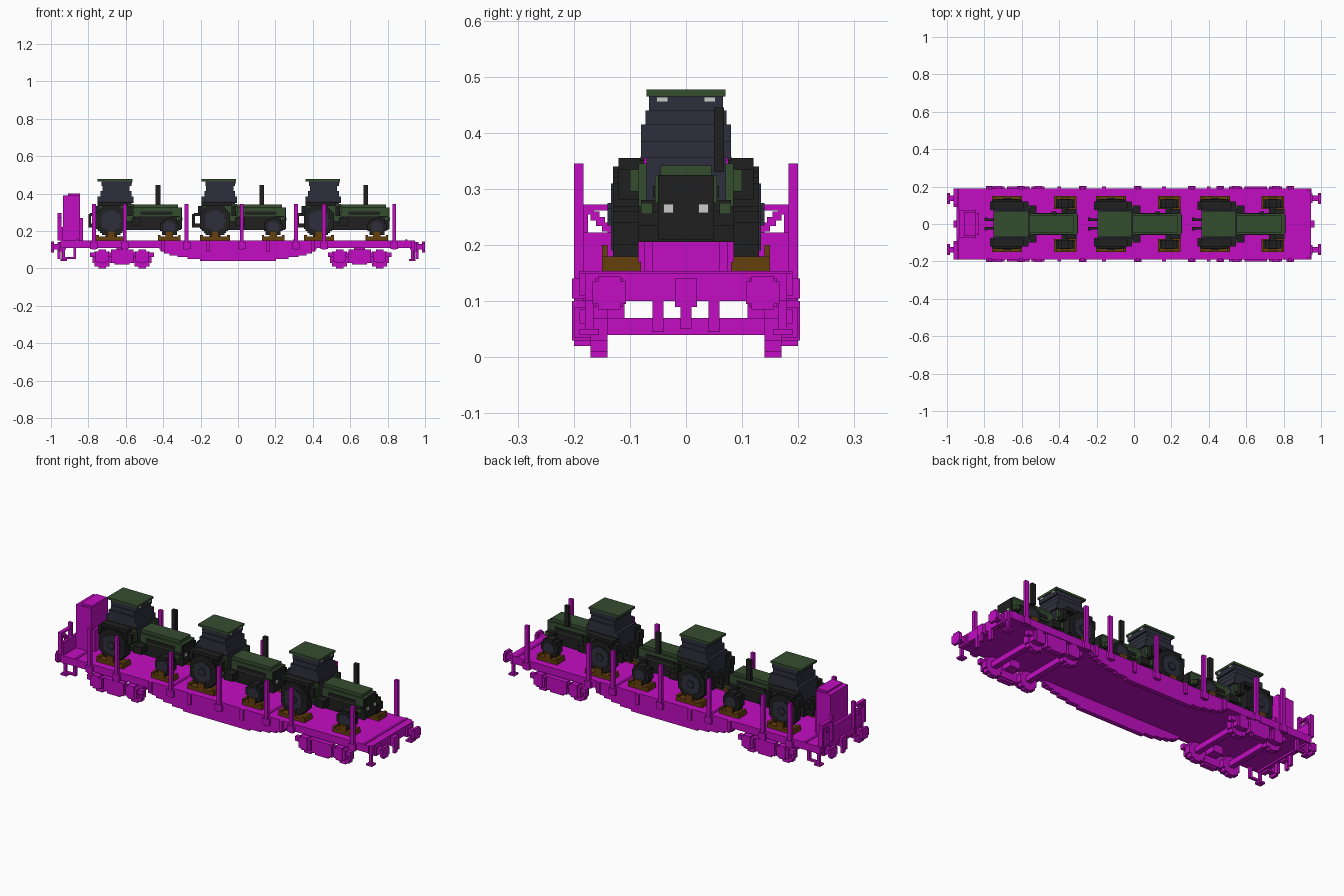
import bpy, bmesh, math

cube = bpy.data.objects.get("Cube")
if cube:
    bpy.data.objects.remove(cube)


def material(name, red, green, blue):
    mat = bpy.data.materials.new(name)
    mat.use_nodes = True
    mat.diffuse_color = (red, green, blue, 1)
    mat.node_tree.nodes["Principled BSDF"].inputs["Base Color"].default_value = mat.diffuse_color
    return mat


MAGENTA = material("magenta", .54, .004, .54)
GREEN = material("dark green", .036, .075, .03)
GLASS = material("slate blue", .028, .028, .048)
BLACK = material("near black", .014, .014, .014)
BROWN = material("brown", .13, .05, .004)
GREY = material("light grey", .6, .6, .6)


def shape(name, mat, boxes):
    """One object made of boxes, each given as along, across and up ranges."""
    bm = bmesh.new()
    for box in boxes:
        for vert in bmesh.ops.create_cube(bm, size=1)["verts"]:
            vert.co = [max(r) if c > 0 else min(r) for r, c in zip(box, vert.co)]
    mesh = bpy.data.meshes.new(name)
    bm.to_mesh(mesh)
    bm.free()
    mesh.materials.append(mat)
    obj = bpy.data.objects.new(name, mesh)
    bpy.context.collection.objects.link(obj)
    return obj


def beam(name, mat, along, up, half):
    """Box centred across the model."""
    return shape(name, mat, [(along, (-half, half), up)])


def mirrored(boxes):
    return boxes + [(along, (-a, -b), up) for along, (a, b), up in boxes]


def pair(name, mat, along, across, up):
    """Box repeated on both sides."""
    return shape(name, mat, mirrored([(along, across, up)]))


def around(centre, half):
    return centre - half, centre + half


def wheels(name, mat, x, z, radius, across, step=.01):
    """Pair of stepped discs built from horizontal slabs."""
    slabs = []
    for i in range(round(radius / step * 2)):
        low = i * step - radius
        width = math.sqrt(radius ** 2 - (low + step / 2) ** 2)
        width = max(step, round(width / step) * step)
        slabs.append((around(x, width), across, (z + low, z + low + step)))
    return shape(name, mat, mirrored(slabs))


def repeat(parts, places, turn=0):
    """Move the parts to the first place and copy them to the others."""
    for number, x in enumerate(places):
        for part in parts:
            obj = part.copy()
            obj.name = part.name + "_" + "abc"[number]
            obj.location.x = x
            obj.rotation_euler.z = turn * number
            bpy.context.collection.objects.link(obj)
    for part in parts:
        bpy.data.objects.remove(part)


# Wagon deck and plank joints
FLOOR = .15
beam("deck", MAGENTA, along=(-.95, .93), up=(.11, FLOOR), half=.19)
for x in (-.86, -.28, .3, .9):
    beam("deck_joint", MAGENTA, along=around(x, .006), up=(FLOOR, FLOOR + .004), half=.19)

# Stepped fish-belly sills along both edges
for level in range(7):
    reach = .42 - .006 * level ** 2
    top = .11 - .01 * level
    pair("side_sill", MAGENTA, along=(-reach, reach), across=(.165, .19), up=(top - .01, top))
for x in (-.4, -.16, .16, .4):
    pair("sill_rib", MAGENTA, along=around(x, .01), across=(.185, .2), up=(.09, FLOOR))

# Side stakes in sockets
for x in (-.77, -.605, -.275, .02, .31, .46, .835):
    pair("stake", MAGENTA, along=around(x, .01), across=(.183, .2), up=(.1, .345))
    pair("stake_socket", MAGENTA, along=around(x, .02), across=(.18, .203), up=(.105, .14))

# Bogies
bogie = [
    pair("bogie_frame", MAGENTA, along=(-.17, .17), across=(.165, .19), up=(.06, .085)),
    pair("bogie_spring", MAGENTA, along=(-.06, .06), across=(.165, .2), up=(.03, .1)),
    pair("bogie_spring_foot", MAGENTA, along=(-.04, .04), across=(.17, .2), up=(.02, .04)),
    pair("bogie_pivot", MAGENTA, along=(-.03, .03), across=(.11, .17), up=(.07, .112)),
]
for x in (-.107, .107):
    bogie += [
        wheels("bogie_wheels", MAGENTA, x, z=.05, radius=.05, across=(.14, .17)),
        pair("axle_box", MAGENTA, along=around(x, .035), across=(.17, .2), up=(.035, .09)),
        pair("axle_cap", MAGENTA, along=around(x, .02), across=(.17, .203), up=(.03, .1)),
        beam("axle", MAGENTA, along=around(x, .015), up=(.04, .07), half=.16),
    ]
repeat(bogie, places=(-.62, .65))

# Headstocks, buffers, couplings and hanging steps at both ends
BUFFER_Y, BUFFER_Z = .137, .115


def buffer_part(name, along, wide, tall):
    return pair(name, MAGENTA, along, around(BUFFER_Y, wide), around(BUFFER_Z, tall))


end_gear = [
    beam("headstock", MAGENTA, along=(.92, .945), up=(.1, FLOOR), half=.18),
    buffer_part("buffer_base", along=(.93, .955), wide=.025, tall=.025),
    buffer_part("buffer_shaft", along=(.93, .985), wide=.015, tall=.015),
    buffer_part("buffer_head", along=(.985, 1), wide=.03, tall=.02),
    buffer_part("buffer_rim", along=(.985, 1), wide=.02, tall=.03),
    beam("coupling", MAGENTA, along=(.93, .965), up=(.09, .14), half=.02),
    beam("coupling_link", MAGENTA, along=(.95, .965), up=(.05, .1), half=.01),
    pair("hose", MAGENTA, along=(.93, .945), across=(.04, .06), up=(.045, .12)),
    pair("step_hanger", MAGENTA, along=(.925, .94), across=(.165, .18), up=(.04, .11)),
    pair("step_tread", MAGENTA, along=(.915, .95), across=(.155, .19), up=(.04, .05)),
]
repeat(end_gear, places=(0, 0), turn=math.pi)
pair("rear_step_hanger", MAGENTA, along=(-.88, -.865), across=(.165, .18), up=(.05, .11))
pair("rear_step_tread", MAGENTA, along=(-.94, -.865), across=(.165, .18), up=(.05, .06))

# End cabinet with low wall and braced hand rails
beam("end_cabinet", MAGENTA, along=(-.935, -.845), up=(FLOOR, .39), half=.075)
beam("cabinet_cap", MAGENTA, along=(-.91, -.845), up=(.39, .4), half=.065)
beam("cabinet_front", MAGENTA, along=(-.845, -.83), up=(FLOOR, .27), half=.06)
beam("end_wall", MAGENTA, along=(-.95, -.935), up=(FLOOR, .222), half=.185)
RAIL = (-.965, -.945)
pair("end_rail", MAGENTA, RAIL, across=(.09, .185), up=(.262, .272))
pair("outer_rail_post", MAGENTA, RAIL, across=(.175, .19), up=(FLOOR, .272))
pair("inner_rail_post", MAGENTA, RAIL, across=(.09, .105), up=(FLOOR, .295))
for i in range(5):
    rise = i * .01
    pair("rail_brace", MAGENTA, RAIL, around(.132 + rise, .008), around(.222 + rise, .008))

# Tractor wheels on timber pads with chocks
REAR, FRONT = -.028, .283
AXLE_REAR, AXLE_FRONT = .255, .22
PAD = FLOOR + .02
TYRE, HUB = (.085, .13), (.125, .134)
tractor = [
    wheels("rear_tyres", BLACK, REAR, AXLE_REAR, radius=.085, across=TYRE),
    wheels("rear_hubs", GLASS, REAR, AXLE_REAR, radius=.055, across=HUB),
    wheels("rear_caps", GLASS, REAR, AXLE_REAR, radius=.02, across=(.13, .14)),
    wheels("front_tyres", BLACK, FRONT, AXLE_FRONT, radius=.05, across=TYRE),
    wheels("front_hubs", GLASS, FRONT, AXLE_FRONT, radius=.03, across=HUB),
    beam("rear_axle", BLACK, along=around(REAR, .02), up=around(AXLE_REAR, .02), half=.09),
    beam("front_axle", BLACK, along=around(FRONT, .02), up=around(AXLE_FRONT, .015), half=.09),
]
for x, half in ((REAR, .08), (FRONT, .06)):
    tractor += [
        pair("pad", BROWN, along=around(x, half), across=(.08, .15), up=(FLOOR, PAD)),
        pair("side_chock", BROWN, along=around(x, .02), across=(.14, .15), up=(PAD, .2)),
    ]
    for end in (x - half, x + half):
        tractor.append(pair("chock", BROWN, (end, end * .8 + x * .2), (.085, .15), (PAD, PAD + .01)))

# Tractor chassis, fenders and rear hitch
FENDER = (.075, .12)
tractor += [
    beam("chassis", BLACK, along=(-.1, .32), up=(.205, .28), half=.045),
    beam("nose_weight", BLACK, along=(.3, .345), up=(.205, .27), half=.05),
    pair("fender_top", BLACK, along=(-.1, .06), across=FENDER, up=(.335, .355)),
    pair("fender_back", BLACK, along=(-.12, -.1), across=FENDER, up=(.29, .335)),
    pair("fender_front", BLACK, along=(.06, .085), across=FENDER, up=(.28, .335)),
    pair("fender_panel", GREEN, along=(-.09, .09), across=(.07, .085), up=(.25, .345)),
    pair("fender_edge", GREEN, along=(.08, .095), across=(.085, .1), up=(.295, .335)),
    pair("hitch_arm", BLACK, along=(-.15, -.09), across=(.015, .03), up=(.22, .24)),
    pair("hitch_post", BLACK, along=(-.15, -.135), across=(.015, .035), up=(.22, .29)),
    pair("hitch_link", BLACK, along=(-.14, -.09), across=(.015, .03), up=(.28, .295)),
    pair("cab_step", BLACK, along=(.08, .13), across=(.05, .1), up=(.23, .27)),
]

# Bonnet, grille, lights and exhaust
tractor += [
    beam("bonnet", GREEN, along=(.09, .345), up=(.275, .325), half=.055),
    beam("bonnet_top", GREEN, along=(.09, .33), up=(.325, .342), half=.045),
    pair("nose_block", GREEN, along=(.325, .346), across=(.06, .08), up=(.255, .275)),
    pair("bonnet_vent", BLACK, along=(.13, .3), across=(.055, .059), up=(.285, .305)),
    pair("nose_bracket", BLACK, along=(.29, .34), across=(.045, .08), up=(.26, .28)),
    beam("grille", BLACK, along=(.34, .351), up=(.21, .325), half=.05),
    pair("headlight", GREY, along=(.35, .354), across=(.022, .04), up=(.257, .273)),
    shape("exhaust", BLACK, [((.21, .235), (.05, .068), (.33, .445))]),
]

# Cab with stepped glazing and roof
tractor += [
    beam("cab_base", GLASS, along=(-.1, .08), up=(.27, .36), half=.07),
    beam("cab_waist", GLASS, along=(-.1, .09), up=(.355, .385), half=.08),
    beam("cab_windows", GLASS, along=(-.085, .08), up=(.385, .415), half=.08),
    beam("cab_upper", GLASS, along=(-.075, .07), up=(.415, .44), half=.072),
    beam("cab_header", GLASS, along=(-.08, .08), up=(.44, .465), half=.066),
    pair("cab_sill", BLACK, along=(-.1, .09), across=(.074, .081), up=(.35, .358)),
    beam("roof", GREEN, along=(-.1, .085), up=(.465, .477), half=.07),
    pair("roof_light", GREY, along=(.08, .084), across=(.032, .053), up=(.455, .464)),
]
repeat(tractor, places=(-.65, -.095, .46))
